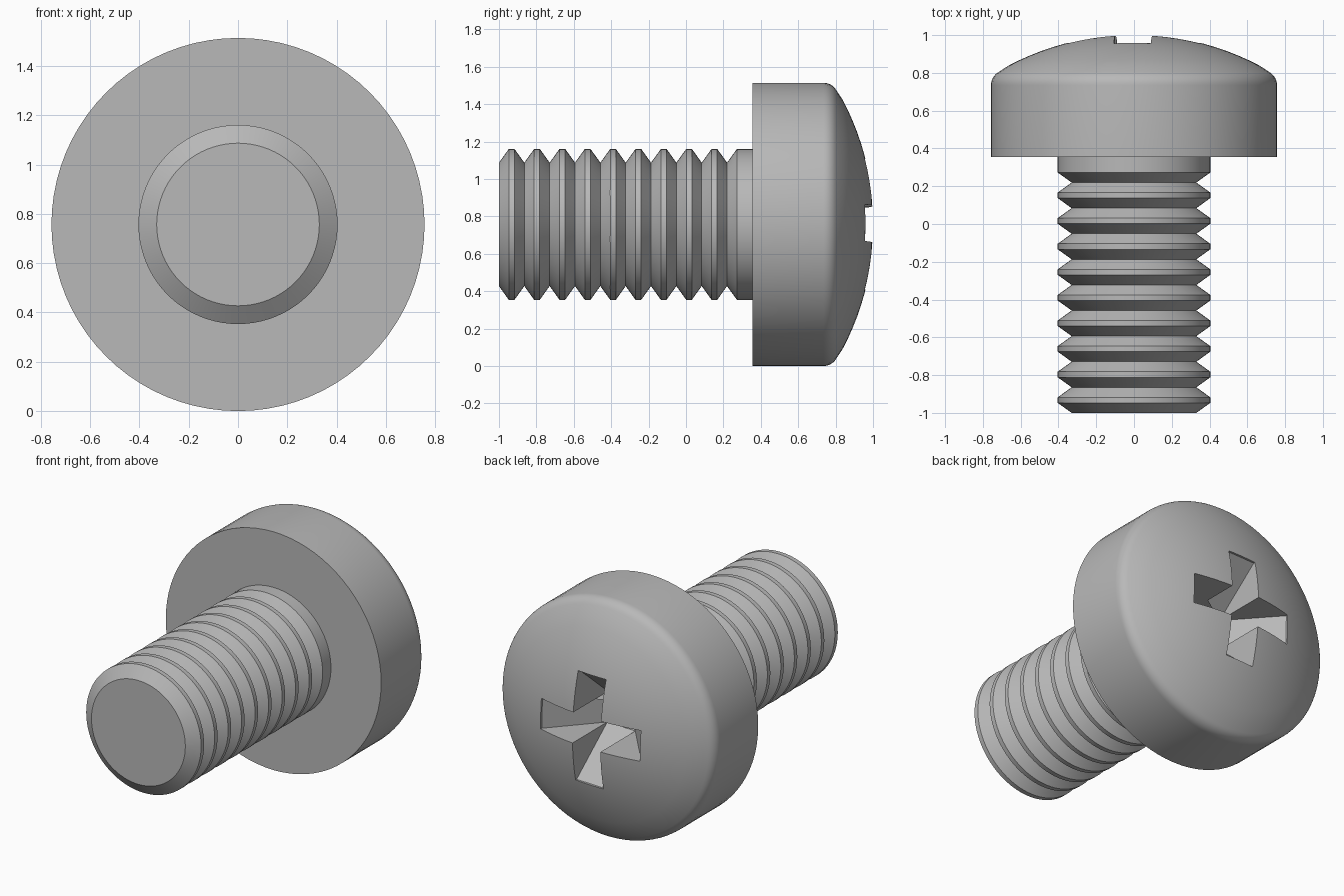
import bpy, bmesh, math
from mathutils import Matrix, Vector

cube = bpy.data.objects.get("Cube")
if cube:
    bpy.data.objects.remove(cube, do_unlink=True)

AXIS_Z = 0.757
SEGMENTS = 80

steel = bpy.data.materials.new("grey steel")
steel.use_nodes = True
grey = (0.48, 0.48, 0.48, 1)
steel.diffuse_color = grey
steel.node_tree.nodes["Principled BSDF"].inputs["Base Color"].default_value = grey


def add_object(name, bm):
    bmesh.ops.recalc_face_normals(bm, faces=bm.faces)
    mesh = bpy.data.meshes.new(name)
    bm.to_mesh(mesh)
    bm.free()
    mesh.materials.append(steel)
    obj = bpy.data.objects.new(name, mesh)
    obj.location.z = AXIS_Z
    bpy.context.collection.objects.link(obj)
    return obj


def lathe(name, profile):
    """Spin (radius, y) points, starting and ending on the axis, about y."""
    bm = bmesh.new()
    verts = [bm.verts.new((r, y, 0)) for r, y in profile]
    edges = [bm.edges.new(pair) for pair in zip(verts, verts[1:])]
    bmesh.ops.spin(bm, geom=verts + edges, cent=(0, 0, 0), axis=(0, 1, 0),
                   angle=math.tau, steps=SEGMENTS, use_duplicate=False)
    bmesh.ops.remove_doubles(bm, verts=bm.verts, dist=1e-5)
    return add_object(name, bm)


def smooth(obj):
    bpy.ops.object.select_all(action='DESELECT')
    obj.select_set(True)
    bpy.context.view_layer.objects.active = obj
    bpy.ops.object.shade_smooth_by_angle(angle=math.radians(25))


# Threaded shank: V grooves between narrow flat crests, then a plain neck
PITCH, SLOPE, CREST, ROOT = 0.1355, 0.053, 0.404, 0.33
shank = [(0, -1)]
for k in range(9):
    y = -1 + k * PITCH
    shank += [(ROOT, y), (CREST, y + SLOPE), (CREST, y + PITCH - SLOPE)]
y = -1 + 9 * PITCH
shank += [(ROOT, y), (CREST, y + SLOPE), (CREST, 0.37), (0, 0.37)]
smooth(lathe("threaded_shank", shank))

# Pan head: straight side, rounded shoulder, shallow dome
DOME, APEX, RIM, FILLET = 1.425, 1.003, 0.757, 0.08
head_profile = [(0, 0.356), (RIM, 0.356)]
for i in range(7):
    a = math.radians(10 * i)
    head_profile.append((RIM - FILLET + FILLET * math.cos(a),
                         0.735 + FILLET * math.sin(a)))
start = math.asin(head_profile[-1][0] / DOME)
for i in range(1, 13):
    a = start * (1 - i / 12)
    head_profile.append((DOME * math.sin(a), APEX - DOME * (1 - math.cos(a))))
head = lathe("pan_head", head_profile)

# Cross recess: two crossed slots whose floors slope down to the centre
slot = [(-0.35, 1.2), (-0.35, 0.945), (0, 0.53), (0.35, 0.945), (0.35, 1.2)]
bpy.context.view_layer.objects.active = head
for i, name in enumerate(("recess_cutter_across", "recess_cutter_upright")):
    bm = bmesh.new()
    face = bm.faces.new([bm.verts.new((x, y, -0.098)) for x, y in slot])
    side = bmesh.ops.extrude_face_region(bm, geom=[face])["geom"]
    bmesh.ops.translate(bm, vec=Vector((0, 0, 0.196)),
                        verts=[v for v in side if isinstance(v, bmesh.types.BMVert)])
    turn = Matrix.Rotation(math.radians(90 * i - 1.5), 3, 'Y')
    bmesh.ops.rotate(bm, verts=bm.verts, matrix=turn)
    cutter = add_object(name, bm)
    cutter.hide_render = True
    cut = head.modifiers.new("cross recess", 'BOOLEAN')
    cut.operation = 'DIFFERENCE'
    cut.solver = 'EXACT'
    cut.object = cutter
    bpy.context.view_layer.update()
    bpy.ops.object.modifier_apply(modifier=cut.name)
    bpy.data.objects.remove(cutter, do_unlink=True)
smooth(head)
